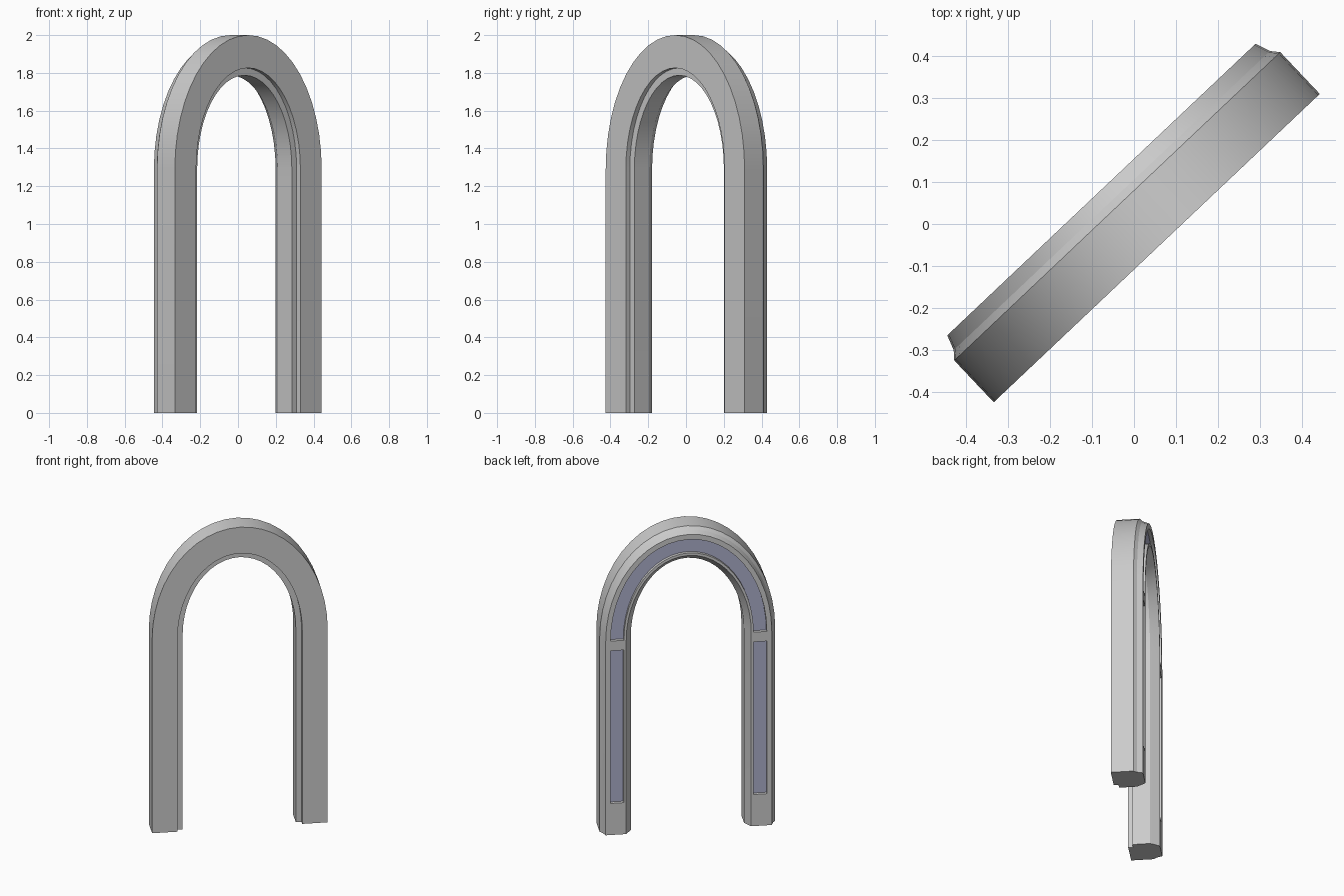
import bpy, bmesh, math

if "Cube" in bpy.data.objects:
    bpy.data.objects.remove(bpy.data.objects["Cube"])

ANG = math.radians(43.4)          # arch plane is turned about z
SPRING, RISE, OUT, K = 1.29, 0.71, 0.535, 1.12
SEG = 24


def place(u, v, z):
    return (u * math.cos(ANG) - v * math.sin(ANG),
            u * math.sin(ANG) + v * math.cos(ANG), z)


def arch_point(u, t):
    """Point on the elliptical arch whose half-width is u."""
    b = RISE - (OUT - u) * K
    return u * math.cos(t), SPRING + b * math.sin(t)


def sweep(name, profile, stations):
    """Loft a (u, v) profile through stations: functions u -> (u, z)."""
    bm = bmesh.new()
    rows = []
    for st in stations:
        row = []
        for u, v in profile:
            su, z = st(u)
            row.append(bm.verts.new(place(su, v, z)))
        rows.append(row)
    n = len(profile)
    for a, b in zip(rows, rows[1:]):
        for i in range(n):
            j = (i + 1) % n
            bm.faces.new((a[i], a[j], b[j], b[i]))
    bm.faces.new(rows[0])
    bm.faces.new(rows[-1])
    bmesh.ops.recalc_face_normals(bm, faces=bm.faces)
    me = bpy.data.meshes.new(name)
    bm.to_mesh(me)
    bm.free()
    ob = bpy.data.objects.new(name, me)
    bpy.context.collection.objects.link(ob)
    return ob


def level(side, z):
    return lambda u: (side * u, z)


def activate(ob):
    bpy.ops.object.select_all(action='DESELECT')
    ob.select_set(True)
    bpy.context.view_layer.objects.active = ob


arc = [lambda u, t=math.pi * i / SEG: arch_point(u, t) for i in range(SEG + 1)]

# Arch frame: moulded section, stepped inside and bevelled at the back
section = [(0.535, -0.079), (0.535, 0.058), (0.519, 0.077), (0.506, 0.113),
           (0.381, 0.113), (0.357, 0.077), (0.345, 0.058), (0.345, -0.05),
           (0.38, -0.05), (0.38, -0.079)]
frame = sweep("arch_frame", section, [level(1, 0)] + arc + [level(-1, 0)])

# Panel layout: one curved panel above, one straight panel on each leg
BACK, DEPTH = 0.113, 0.025
U0, U1 = 0.396, 0.476
runs = {"curved": arc,
        "left": [level(-1, 0.21), level(-1, 1.225)],
        "right": [level(1, 0.21), level(1, 1.225)]}


def strip(v0, v1):
    return [(U0, v0), (U1, v0), (U1, v1), (U0, v1)]


mat = bpy.data.materials.new("panel_blue_grey")
mat.diffuse_color = (0.42, 0.43, 0.6, 1)
mat.use_nodes = True
mat.node_tree.nodes["Principled BSDF"].inputs["Base Color"].default_value = mat.diffuse_color

for key, stations in runs.items():
    # Recess cut into the back face
    cutter = sweep(key + "_recess_cutter", strip(BACK - DEPTH, BACK + 0.05), stations)
    cutter.hide_render = True
    mod = frame.modifiers.new("recess", 'BOOLEAN')
    mod.operation = 'DIFFERENCE'
    mod.solver = 'EXACT'
    mod.object = cutter
    activate(frame)
    bpy.ops.object.modifier_apply(modifier=mod.name)
    bpy.data.objects.remove(cutter)
    # Inlaid panel on the recess floor
    panel = sweep(key + "_panel", strip(BACK - DEPTH - 0.005, BACK - DEPTH + 0.003), stations)
    panel.data.materials.append(mat)

# Smooth curve, sharp mouldings
activate(frame)
bpy.ops.object.shade_smooth_by_angle(angle=math.radians(20))
